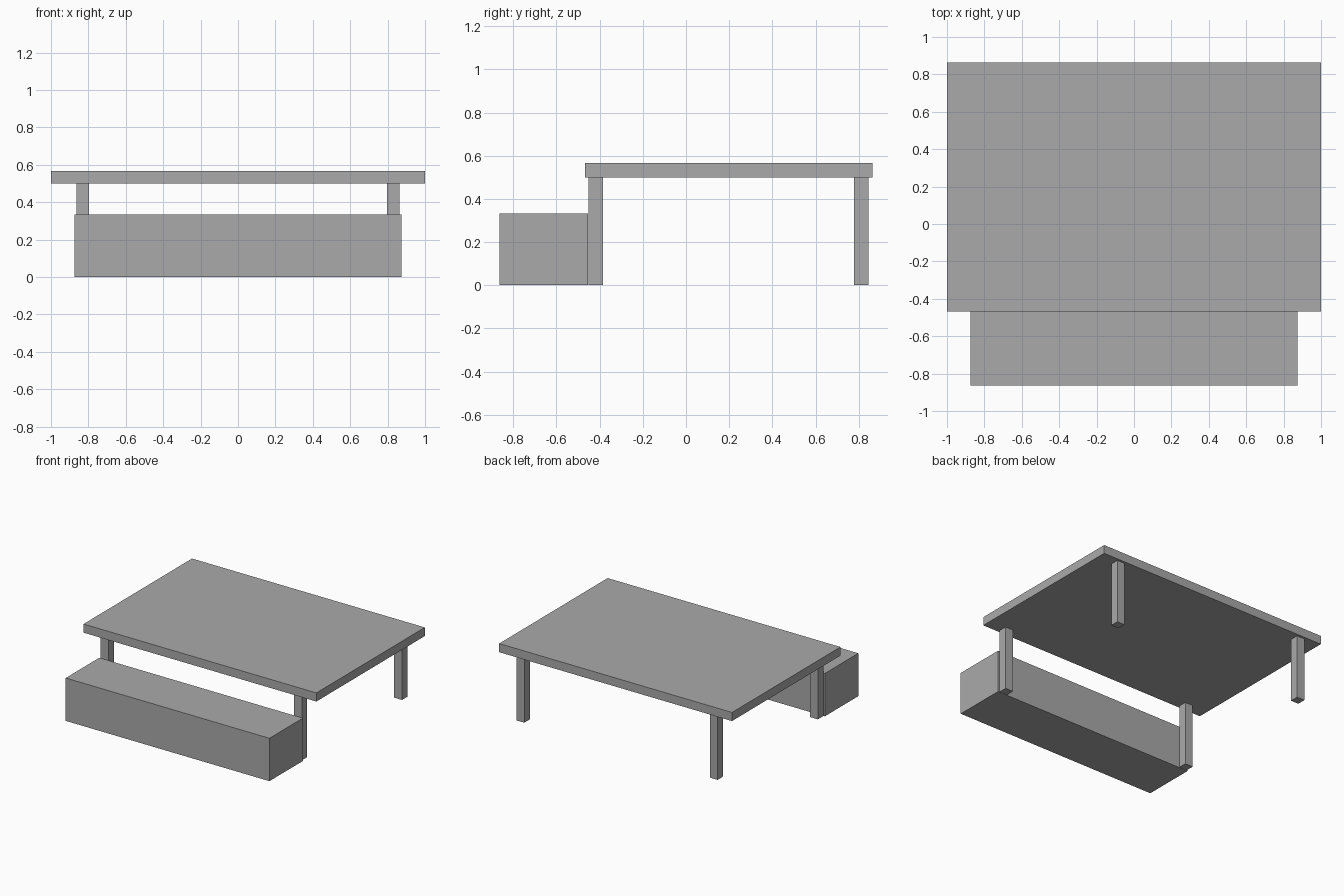
import bpy

# Remove the default object
cube = bpy.data.objects.get("Cube")
if cube:
    bpy.data.objects.remove(cube, do_unlink=True)

# Single plain grey
GREY = (0.4, 0.4, 0.4, 1.0)
grey = bpy.data.materials.new("plain grey")
grey.use_nodes = True
grey.diffuse_color = GREY
grey.node_tree.nodes["Principled BSDF"].inputs["Base Color"].default_value = GREY


def box(name, x, y, z):
    """Box spanning the (low, high) range on each axis."""
    spans = (x, y, z)
    bpy.ops.mesh.primitive_cube_add(size=1, location=[(a + b) / 2 for a, b in spans])
    obj = bpy.context.object
    obj.name = name
    obj.scale = [b - a for a, b in spans]
    bpy.ops.object.transform_apply(location=False, rotation=False, scale=True)
    obj.data.materials.append(grey)
    return obj


LEG = 0.067
UNDERSIDE = 0.5

# Table top
box("table_top", (-1, 1), (-0.467, 0.864), (UNDERSIDE, UNDERSIDE + LEG))

# Four square legs, mirrored left and right
for row, y in (("front", -0.451), ("back", 0.779)):
    for side, sign in (("left", 1), ("right", -1)):
        x = sign * 0.83
        box(f"{row}_{side}_leg", (x - LEG / 2, x + LEG / 2), (y, y + LEG), (0, UNDERSIDE))

# Solid block bench in front of the table
box("bench", (-0.875, 0.875), (-0.864, -0.453), (0, 0.333))
